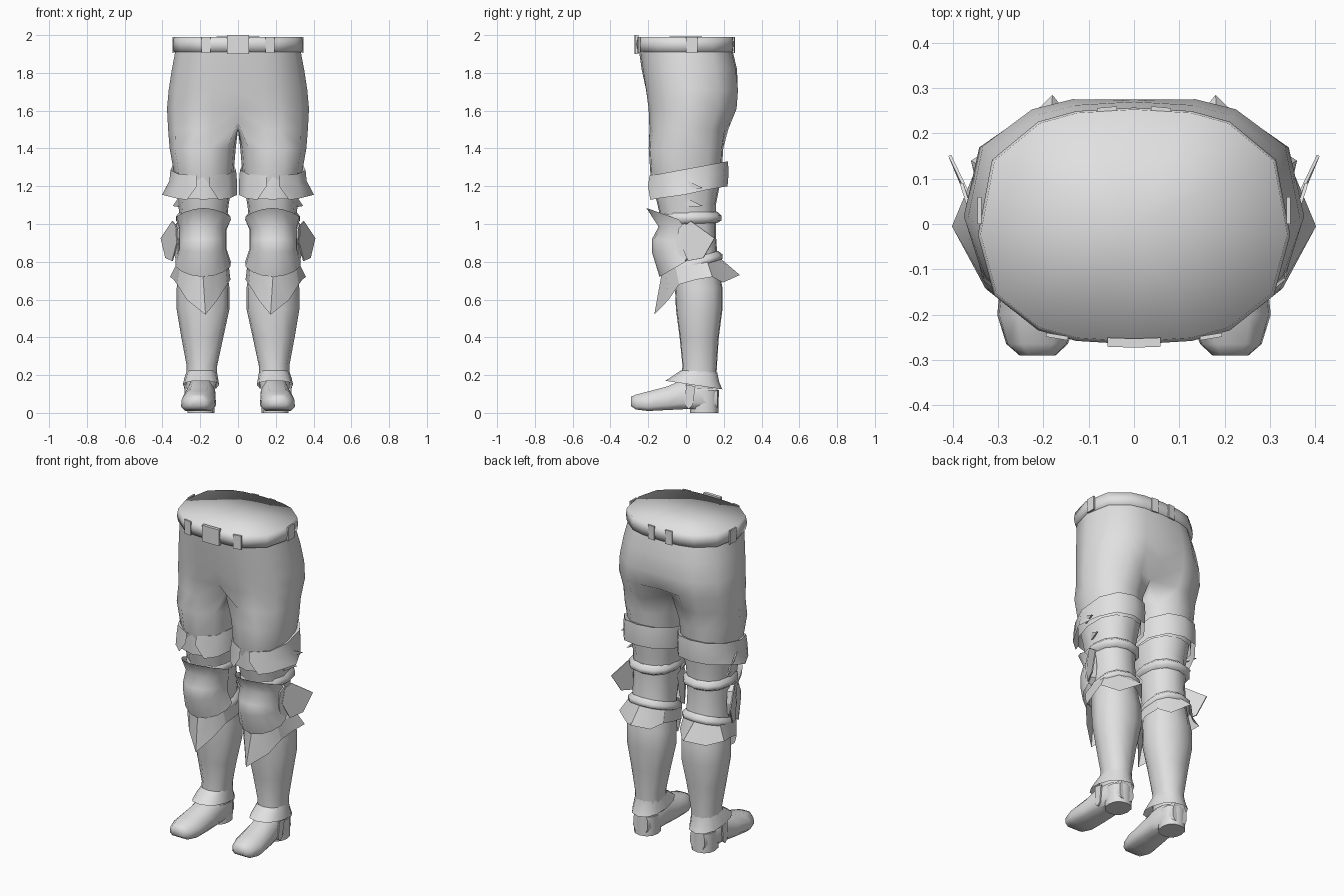
import bpy, bmesh, math

if "Cube" in bpy.data.objects:
    bpy.data.objects.remove(bpy.data.objects["Cube"])

steel = bpy.data.materials.new("plain_grey")
steel.diffuse_color = (0.75, 0.75, 0.75, 1)
steel.use_nodes = True
steel.node_tree.nodes["Principled BSDF"].inputs["Base Color"].default_value = steel.diffuse_color


def finish(name, bm, angle=40, mirror=True):
    """Turn a bmesh into a shaded object, mirrored to the other leg."""
    bmesh.ops.recalc_face_normals(bm, faces=bm.faces)
    me = bpy.data.meshes.new(name)
    bm.to_mesh(me)
    bm.free()
    me.materials.append(steel)
    ob = bpy.data.objects.new(name, me)
    bpy.context.collection.objects.link(ob)
    bpy.ops.object.select_all(action='DESELECT')
    ob.select_set(True)
    bpy.context.view_layer.objects.active = ob
    bpy.ops.object.shade_smooth_by_angle(angle=math.radians(angle))
    if mirror:
        mod = ob.modifiers.new("mirror", 'MIRROR')
        mod.merge_threshold = 0.0005
    return ob


def ring(x0, x1, yf, yb, zf, zb=None, angles=range(0, 360, 30), power=2.3):
    """Rounded outline; 0 degrees is front, 90 is the outer side; z may tilt front to back."""
    zb = zf if zb is None else zb
    pts = []
    for d in angles:
        s, c = math.sin(math.radians(d)), math.cos(math.radians(d))
        s = math.copysign(abs(s) ** (2 / power), s)
        c = math.copysign(abs(c) ** (2 / power), c)
        t = (1 - c) / 2
        pts.append(((x0 + x1) / 2 + (x1 - x0) / 2 * s, yf + (yb - yf) * t, zf + (zb - zf) * t))
    return pts


def skin(bm, rows, closed=True):
    """Bridge successive rows of vertices."""
    n = len(rows[0])
    for a, b in zip(rows, rows[1:]):
        for i in range(n if closed else n - 1):
            j = (i + 1) % n
            bm.faces.new((a[i], a[j], b[j], b[i]))


def loft(name, rings, closed=True, caps=False, angle=40):
    bm = bmesh.new()
    rows = [[bm.verts.new(p) for p in r] for r in rings]
    skin(bm, rows, closed)
    if caps:
        bm.faces.new(rows[0])
        bm.faces.new(rows[-1])
    return finish(name, bm, angle)


def plate(name, pts, depth):
    """Thin flat plate extruded by a vector."""
    back = [tuple(a + b for a, b in zip(p, depth)) for p in pts]
    return loft(name, [pts, back], caps=True, angle=20)


# trousers: half pelvis arcs that close around the crotch into a leg tube
arc = [0, 16, 32, 60, 88, 118, 148, 164, 180]
leg_angles = [-45, -10, 20, 55, 90, 125, 160, 190, 225, 248, 270, 292]
bm = bmesh.new()
pelvis = []
for z, w, f, b, pull in [(1.925, .33, -.25, .245, 1), (1.82, .35, -.235, .27, 1),
                         (1.71, .367, -.218, .283, .97), (1.61, .376, -.205, .275, .92),
                         (1.5, .37, -.2, .23, .62)]:
    pts = ring(-w, w, f, b, z, angles=arc, power=2.6)
    for i in (0, 8):
        x, y, zz = pts[i]
        pts[i] = (0, y * pull, zz + (.035 if pull < .7 else 0))
    pelvis.append([bm.verts.new(p) for p in pts])
skin(bm, pelvis, False)
crotch = [bm.verts.new((0, y, z)) for y, z in [(.07, 1.51), (.01, 1.5), (-.05, 1.505)]]
legs = [pelvis[-1] + crotch]
for z, x0, x1, f, b in [(1.4, .012, .362, -.2, .2), (1.25, .025, .335, -.19, .19),
                        (1.1, .05, .315, -.152, .16), (.95, .065, .305, -.12, .16),
                        (.8, .065, .305, -.08, .17), (.66, .045, .325, -.06, .195),
                        (.55, .045, .325, -.055, .195), (.4, .078, .3, -.035, .175),
                        (.25, .11, .272, -.02, .165), (.13, .115, .275, -.03, .16)]:
    legs.append([bm.verts.new(p) for p in ring(x0, x1, f, b, z, angles=leg_angles)])
skin(bm, legs)
finish("trousers", bm, 180)

# belt with the closed waist on top, shaded as one soft surface
bm = bmesh.new()
rows = [[bm.verts.new(p) for p in ring(-w, w, f, b, z, angles=arc, power=2.6)] for w, f, b, z in
        [(.33, -.245, .245, 1.91), (.34, -.258, .252, 1.912), (.345, -.266, .257, 1.95),
         (.339, -.259, .253, 1.99)]]
skin(bm, rows, False)
top = bm.verts.new((0, 0, 1.992))
for a, b in zip(rows[-1], rows[-1][1:]):
    bm.faces.new((top, a, b))
finish("belt", bm, 180)

# buckle and belt loops
plate("buckle", [(0, -.273, 1.9), (.058, -.271, 1.9), (.058, -.271, 2.0), (0, -.273, 2.0)], (0, .02, 0))
for name, x, y, dx, dy in [("front_loop", .17, -.253, .024, .004), ("side_loop", .346, .03, 0, .03),
                           ("back_loop", .06, .258, .022, -.002)]:
    plate(name, [(x - dx, y - dy, 1.905), (x + dx, y + dy, 1.905),
                 (x + dx, y + dy, 1.99), (x - dx, y - dy, 1.99)],
          (-.009, 0, 0) if dx == 0 else (0, -.009 if y > 0 else .009, 0))

# thigh guard: tilted flared cuff, slit in front, over a liner band
slit = [8, 45, 80, 115, 150, 180, 210, 245, 280, 315, 352]
wide = [24, 48, 80, 115, 150, 180, 210, 245, 280, 312, 336]
hem = ring(.002, .37, -.205, .22, 1.125, 1.2, wide)
hem[2] = (.402, -.005, 1.155)
loft("thigh_guard", [ring(.022, .34, -.17, .19, 1.25, 1.32, slit),
                     ring(.008, .36, -.195, .222, 1.255, 1.332, slit),
                     ring(.003, .366, -.203, .226, 1.2, 1.27, slit), hem], closed=False)
loft("thigh_liner", [ring(.02, .35, -.185, .2, 1.25, 1.31), ring(.02, .345, -.185, .19, 1.13, 1.2)])
for name, x, z in [("upper_thigh_spike", .375, 1.205), ("lower_thigh_spike", .335, 1.11)]:
    plate(name, [(x - .02, -.005, z + .03), (x + .01, .09, z - .015), (x - .02, 0, z - .02)], (-.008, 0, 0))

# knee guard: shaped front shell with pointed top and bottom
front = [-100, -75, -50, -25, 0, 25, 50, 75, 100]
shell = []
for x0, x1, f, zf, zs, p in [(.035, .33, -.21, 1.085, 1.03, 1.6), (.06, .312, -.145, .985, .97, 2.2),
                             (.06, .315, -.18, .92, .91, 2), (.06, .315, -.18, .85, .87, 2),
                             (.035, .335, -.14, .72, .79, 1.8)]:
    shell.append(ring(x0, x1, f, .1, zf, 2 * zs - zf, front, p))
loft("knee_guard", shell, closed=False, angle=70)

# straps behind the knee
for name, f, b, zf, zb, h in [("upper_knee_strap", -.13, .165, 1.03, 1.035, .03),
                              ("lower_knee_strap", -.1, .17, .745, .83, .028)]:
    loft(name, [ring(.06, .31, f, b, zf + h, zb + h),
                ring(.042, .328, f - .012, b + .024, zf + h * .3, zb + h * .3),
                ring(.042, .328, f - .012, b + .024, zf - h * .5, zb - h * .5),
                ring(.06, .31, f, b, zf - h, zb - h)], angle=80)

# shin guard: flared skirt with a long front point and a short back point
drop = [.52, .60, .68, .705, .72, .69, .73, .69, .72, .705, .68, .60]
hem = [(x, y, z) for (x, y, _), z in zip(ring(.04, .34, -.11, .215, 0), drop)]
hem[0] = (.172, -.168, .52)
hem[6] = (.18, .285, .73)
hem[4] = (.36, .14, .72)
loft("shin_guard", [ring(.05, .325, -.125, .18, .76, .82), hem], angle=25)

# round knee side plates: big fin over a small boss
plate("knee_fin", [(.33, -.01, .99), (.35, .025, 1.015), (.41, .15, .925), (.385, .09, .82),
                   (.35, .01, .805), (.325, -.03, .9)], (-.006, .003, 0))
plate("knee_boss", [(.328 + .012 * math.cos(a), -.008 + .044 * math.cos(a), .905 + .1 * math.sin(a))
                    for a in [i * math.pi / 4 for i in range(8)]], (-.03, .01, 0))

# boot: foot lofted from heel to toe
foot = []
for y, xc, w, zb, zt in [(-.29, .213, .04, .035, .088), (-.265, .214, .068, .018, .1),
                         (-.2, .212, .09, .01, .118), (-.1, .204, .088, .015, .145),
                         (0, .197, .08, .02, .19), (.1, .195, .074, .02, .19), (.168, .195, .05, .025, .16)]:
    h = zt - zb
    foot.append([(xc + w * u, y, zb + h * v) for u, v in
                 [(-.75, 0), (.75, 0), (1, .2), (.95, .6), (.5, .96), (-.5, .96), (-.95, .6), (-1, .2)]])
loft("boot_foot", foot, caps=True, angle=60)
loft("boot_heel", [ring(.125, .268, .02, .172, 0), ring(.122, .27, .02, .174, .12)], caps=True, angle=50)

# ankle cuff and side strap
loft("ankle_cuff", [ring(.112, .272, -.025, .165, .225, .215), ring(.105, .285, -.07, .175, .195, .165),
                    ring(.1, .292, -.11, .192, .17, .125)], angle=60)
plate("ankle_strap", [(.285, 0, .15), (.285, .05, .14), (.28, .035, .04), (.28, .015, .02),
                      (.28, -.005, .04)], (-.009, 0, 0))
